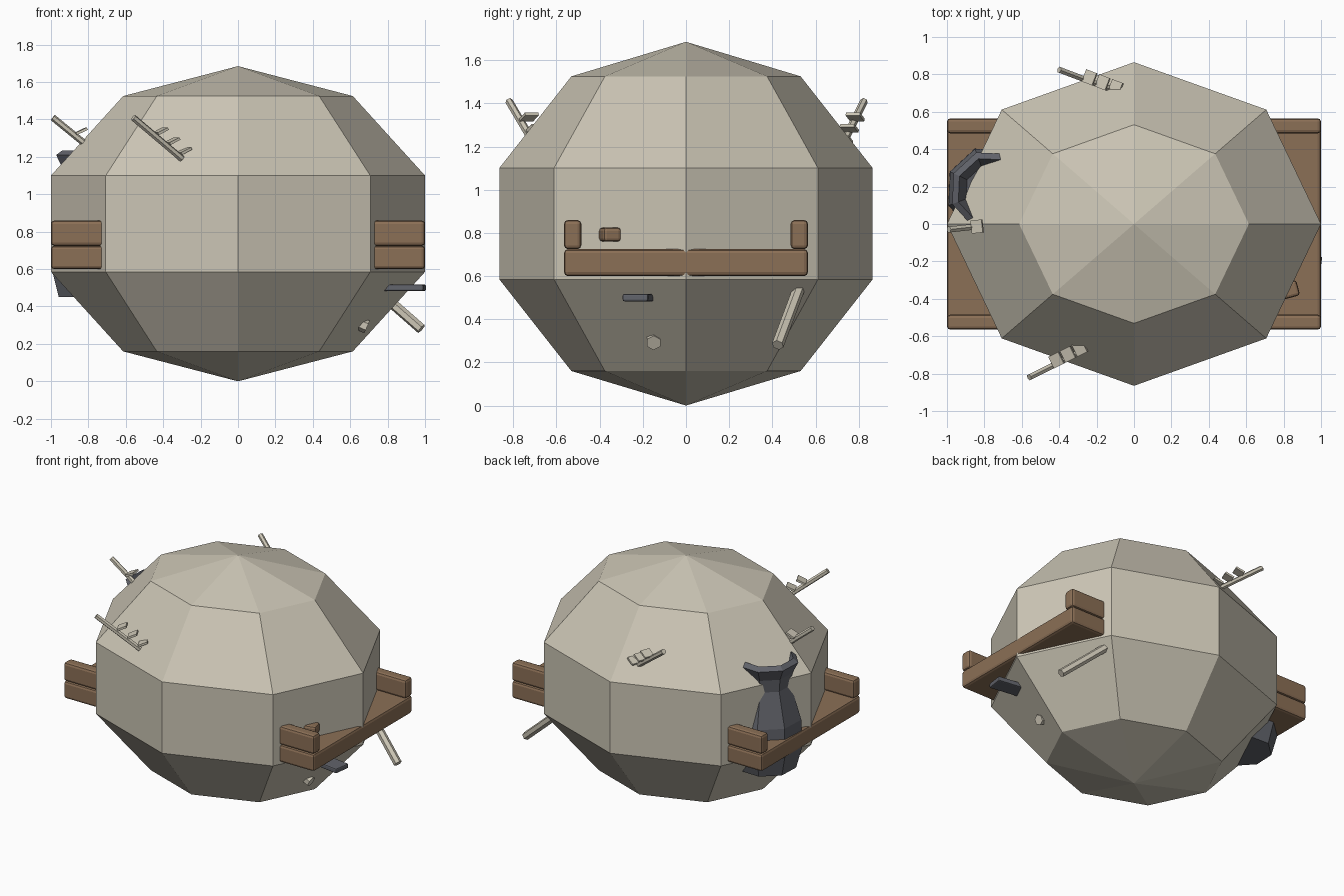
import bpy, bmesh, math
from mathutils import Vector, Matrix

cube = bpy.data.objects.get("Cube")
if cube:
    bpy.data.objects.remove(cube, do_unlink=True)


def material(name, rgb):
    m = bpy.data.materials.new(name)
    m.use_nodes = True
    m.diffuse_color = (*rgb, 1)
    bsdf = m.node_tree.nodes["Principled BSDF"]
    bsdf.inputs["Base Color"].default_value = (*rgb, 1)
    bsdf.inputs["Roughness"].default_value = 0.9
    return m


STONE = material("pale stone", (0.6, 0.56, 0.46))
WOOD = material("brown wood", (0.26, 0.16, 0.093))
SLATE = material("slate grey", (0.12, 0.125, 0.145))


def finish(bm, name, mat):
    bmesh.ops.recalc_face_normals(bm, faces=bm.faces)
    mesh = bpy.data.meshes.new(name)
    bm.to_mesh(mesh)
    bm.free()
    mesh.materials.append(mat)
    obj = bpy.data.objects.new(name, mesh)
    bpy.context.collection.objects.link(obj)
    return obj


def lathe(name, profile, mat, sides=8, centre=(0, 0), squash=1.0, turn=0.0):
    """Turn (radius, height) pairs about a vertical axis; radius 0 is a pole."""
    bm = bmesh.new()
    rings = []
    for r, z in profile:
        n = sides if r > 0 else 1
        rings.append([bm.verts.new((centre[0] + r * math.cos(turn + math.tau * i / sides),
                                    centre[1] + r * squash * math.sin(turn + math.tau * i / sides), z))
                      for i in range(n)])
    for a, b in zip(rings, rings[1:]):
        for i in range(sides):
            j = (i + 1) % sides
            quad = [a[i % len(a)], a[j % len(a)], b[j % len(b)], b[i % len(b)]]
            bm.faces.new(list(dict.fromkeys(quad)))
    return finish(bm, name, mat)


def box(name, size, centre, mat, rot=(0, 0, 0), bevel=0.0):
    bm = bmesh.new()
    bmesh.ops.create_cube(bm, size=1, matrix=Matrix.Diagonal((*size, 1)))
    obj = finish(bm, name, mat)
    obj.location = centre
    obj.rotation_euler = [math.radians(a) for a in rot]
    if bevel:
        mod = obj.modifiers.new("Bevel", "BEVEL")
        mod.width = bevel
        mod.segments = 2
    return obj


def rod(name, start, end, radius, mat, sides=6):
    a, b = Vector(start), Vector(end)
    bm = bmesh.new()
    bmesh.ops.create_cone(bm, cap_ends=True, segments=sides, radius1=radius,
                          radius2=radius, depth=(b - a).length)
    obj = finish(bm, name, mat)
    obj.location = (a + b) / 2
    obj.rotation_euler = (b - a).to_track_quat("Z", "Y").to_euler()
    return obj


# Faceted boulder
lathe("boulder", [(0, 0), (0.614, 0.16), (1, 0.585), (1, 1.10), (0.614, 1.525), (0, 1.685)],
      STONE, squash=0.865)

# Wooden tray: a board with a rail along the front and back
box("tray_board", (2, 1.13, 0.125), (0, 0, 0.662), WOOD, bevel=0.018)
for side, y in (("front", -0.525), ("back", 0.525)):
    box("tray_rail_" + side, (2, 0.08, 0.135), (0, y, 0.792), WOOD, bevel=0.018)

# Small wooden peg
box("wooden_peg", (0.16, 0.085, 0.065), (0.80, -0.36, 0.792), WOOD, (0, 0, 15), 0.015)

# Open vase half sunk into the boulder
lathe("vase", [(0, 0.45), (0.2, 0.45), (0.24, 0.6), (0.235, 0.8), (0.165, 1.04),
               (0.175, 1.13), (0.215, 1.21), (0.18, 1.235), (0.135, 1.13), (0, 1.1)],
      SLATE, centre=(-0.77, 0.18), turn=math.radians(20))

# Toothed rods poking out of the upper slopes
rods = {
    "front": ((-0.56, -0.82, 1.41), (-0.30, -0.69, 1.19)),
    "back": ((-0.40, 0.825, 1.41), (-0.11, 0.715, 1.19)),
    "right": ((-0.99, -0.03, 1.41), (-0.72, 0.0, 1.19)),
}
for name, (start, end) in rods.items():
    rod("toothed_rod_" + name, start, end, 0.018, STONE)
    a, b = Vector(start), Vector(end)
    heading = math.degrees(math.atan2(b.y - a.y, b.x - a.x))
    outward = Vector((0, 0.02 if name != "right" else 0, 0.05))
    for i, t in enumerate((0.56, 0.8, 1.04)):
        box(f"tooth_{name}_{i + 1}", (0.065, 0.07, 0.014), a.lerp(b, t) + outward, STONE,
            (0, -25, heading))

# Pieces poking out of the lower left slope
rod("stone_bar", (0.66, 0.53, 0.56), (0.98, 0.425, 0.28), 0.028, STONE)
rod("stone_stub", (0.60, -0.15, 0.33), (0.69, -0.15, 0.29), 0.036, STONE)
box("slate_slab", (0.36, 0.12, 0.034), (0.82, -0.21, 0.5), SLATE, (0, 0, -8), 0.008)
